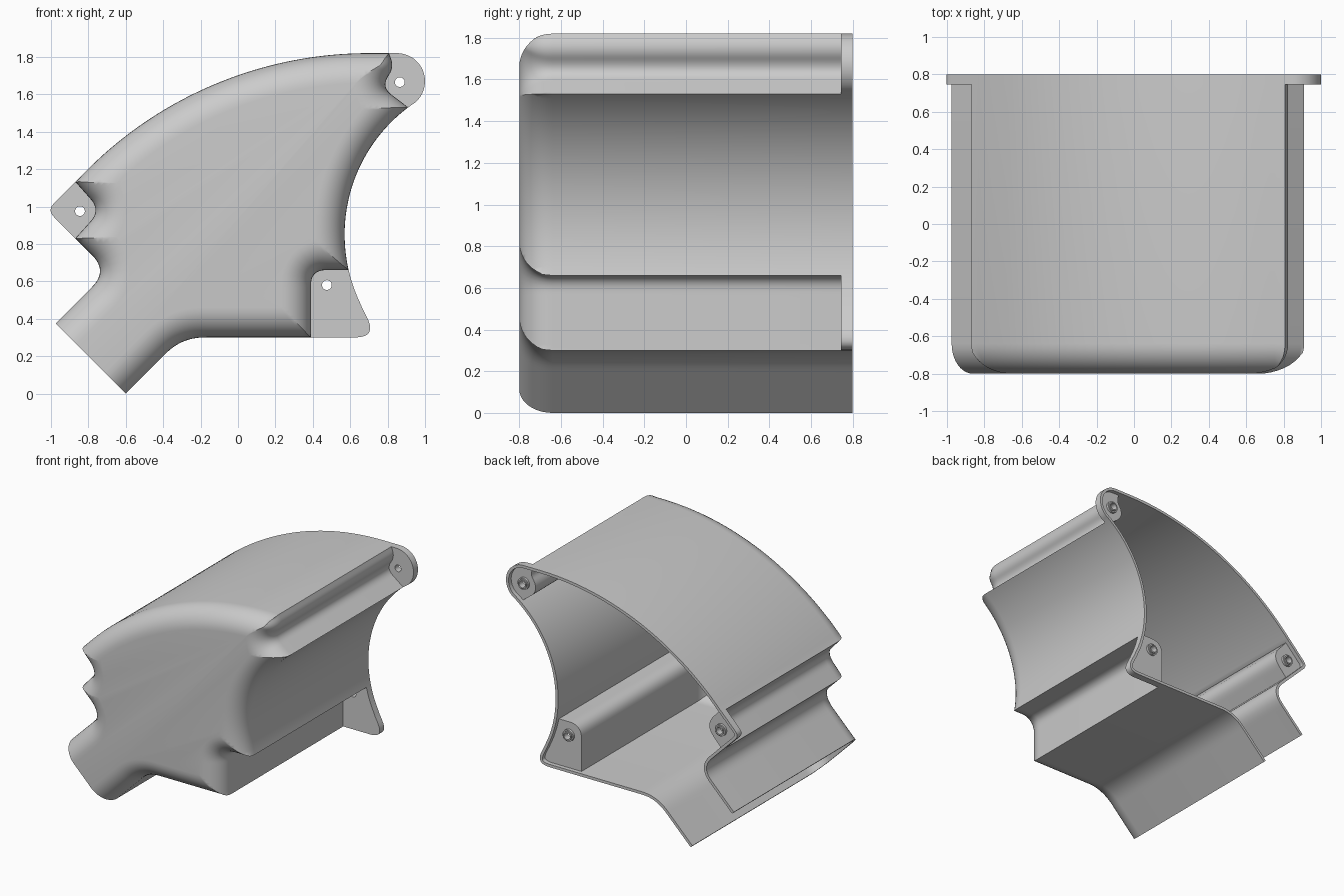
import bpy, bmesh, math
from mathutils import Vector, geometry

if "Cube" in bpy.data.objects:
    bpy.data.objects.remove(bpy.data.objects["Cube"])

WALL, FILLET = 0.022, 0.16
FRONT, BACK, PLATE = -0.8, 0.8, 0.745
HOLES = [(0.475, 0.58), (0.865, 1.665), (-0.845, 0.975)]


def arc(cx, cz, r, a0, a1, n=40):
    return [(cx + r * math.cos(math.radians(a0 + (a1 - a0) * i / n)),
             cz + r * math.sin(math.radians(a0 + (a1 - a0) * i / n))) for i in range(n + 1)]


def rounded(*pts):
    """Polyline through (x, z, corner tangent length)."""
    out = []
    for i, p in enumerate(pts):
        c = Vector(p[:2])
        if len(p) < 3:
            out.append(c)
            continue
        a = c + (Vector(pts[i - 1][:2]) - c).normalized() * p[2]
        b = c + (Vector(pts[i + 1][:2]) - c).normalized() * p[2]
        for k in range(13):
            t = k / 12
            out.append(a * (1 - t) ** 2 + c * (2 * t * (1 - t)) * 1.0 + b * t * t)
    return out


def resample(path, n):
    path = [Vector(p) for p in path]
    lens = [(b - a).length for a, b in zip(path, path[1:])]
    total, out, k, done = sum(lens), [], 0, 0.0
    for i in range(n):
        s = total * i / n
        while k < len(lens) - 1 and done + lens[k] < s:
            done += lens[k]
            k += 1
        out.append(path[k].lerp(path[k + 1], (s - done) / max(lens[k], 1e-9)))
    return out


def inset(ring, d):
    """Move a closed outline inwards, collapsing loops where it crosses itself."""
    n, out = len(ring), []
    for i in range(n):
        e1 = (ring[i] - ring[i - 1]).normalized()
        e2 = (ring[(i + 1) % n] - ring[i]).normalized()
        t = (e1 + e2).normalized()
        out.append(ring[i] + Vector((-t.y, t.x)) * d)
    i = 0
    while i < n - 3:
        for j in range(min(i + 90, n - 2), i + 1, -1):
            q = geometry.intersect_line_line_2d(out[i], out[i + 1], out[j], out[j + 1])
            if q:
                for k in range(i + 1, j + 1):
                    out[k] = q.copy()
                i = j - 1
                break
        i += 1
    return out


# Outline sections: shared runs, and (notch, ear) pairs at the screw ears
right0 = (1.42 - math.sqrt(0.85 ** 2 - 0.19 ** 2), 0.66)
top_left = (-0.87, 1.132)
sections = [
    ([(0.05, 0.3), (0.39, 0.3)], None, 16),
    (rounded((0.39, 0.3), (0.39, 0.66, 0.08), right0),
     rounded((0.39, 0.3), (0.745, 0.3, 0.12), (0.665, 0.455)) + arc(1.42, 0.85, 0.85, 206, 192.92, 12), 36),
    (arc(1.42, 0.85, 0.85, 192.92, 126.9), None, 44),
    (rounded((0.91, 1.53), (0.765, 1.64, 0.07), (0.835, 1.745, 0.05), (0.807, 1.82)),
     rounded((0.91, 1.53), (0.935, 1.548)) + arc(0.85, 1.67, 0.15, -55, 90, 24) + [(0.807, 1.82)], 36),
    ([(0.807, 1.82)] + arc(0.7, -0.31, 2.13, 90, 137.45), None, 70),
    (rounded(top_left, (-0.735, 0.98, 0.08), (-0.87, 0.83)),
     rounded(top_left, (-1.02, 0.98, 0.05), (-0.87, 0.83)), 36),
    (rounded((-0.87, 0.83), (-0.695, 0.655, 0.12), (-1.275, 0.075)), None, 50),
    ([(-1.275, 0.075), (-0.9, -0.3)], None, 20),
    (rounded((-0.9, -0.3), (-0.3, 0.3, 0.12), (0.05, 0.3)), None, 56),
]
body, full = [], []
for notch, ear, n in sections:
    body += resample(notch, n)
    full += resample(ear or notch, n)

# Shell: one loft, outer front -> back rim -> inner front
STEPS = 10
rings = []
for i in range(STEPS, -1, -1):
    a = math.pi / 2 * i / STEPS
    rings.append((inset(body, FILLET * (1 - math.cos(a))) if i else body,
                  FRONT + FILLET * (1 - math.sin(a))))
full_in = inset(full, WALL)
rings += [(body, PLATE), (full, PLATE), (full, BACK), (full_in, BACK),
          (full_in, PLATE + WALL), (inset(body, WALL), PLATE + WALL)]
for i in range(STEPS + 1):
    a = math.pi / 2 * i / STEPS
    r = FILLET - WALL
    rings.append((inset(body, WALL + r * (1 - math.cos(a))), FRONT + FILLET - r * math.sin(a)))

bm = bmesh.new()
rows = [[bm.verts.new((p.x, y, p.y)) for p in ring] for ring, y in rings]
n = len(body)
for a, b in zip(rows, rows[1:]):
    for i in range(n):
        j = (i + 1) % n
        bm.faces.new((a[i], a[j], b[j], b[i]))
bm.faces.new(rows[0])
bm.faces.new(rows[-1])
bmesh.ops.remove_doubles(bm, verts=bm.verts, dist=2e-4)

# Open chute mouth: cut square across the extended chute
bmesh.ops.bisect_plane(bm, geom=bm.verts[:] + bm.edges[:] + bm.faces[:], dist=1e-5,
                       plane_co=(-0.6, 0, 0), plane_no=(-1, 0, -1), clear_outer=True)
bmesh.ops.holes_fill(bm, edges=[e for e in bm.edges if e.is_boundary], sides=0)
bmesh.ops.recalc_face_normals(bm, faces=bm.faces)
mesh = bpy.data.meshes.new("duct_shell")
bm.to_mesh(mesh)
bm.free()
shell = bpy.data.objects.new("duct_shell", mesh)
bpy.context.collection.objects.link(shell)


def activate(ob):
    bpy.ops.object.select_all(action='DESELECT')
    ob.select_set(True)
    bpy.context.view_layer.objects.active = ob


# Screw holes through the ears, with a raised boss behind each
for k, (x, z) in enumerate(HOLES):
    bpy.ops.mesh.primitive_cylinder_add(vertices=32, radius=0.026, depth=0.12,
                                        location=(x, 0.76, z), rotation=(math.pi / 2, 0, 0))
    cutter = bpy.context.object
    cutter.hide_render = True
    activate(shell)
    mod = shell.modifiers.new("screw_hole", 'BOOLEAN')
    mod.operation, mod.solver, mod.object = 'DIFFERENCE', 'EXACT', cutter
    bpy.ops.object.modifier_apply(modifier=mod.name)
    bpy.data.objects.remove(cutter)

    bm = bmesh.new()
    prof = [(0.026, 0.76), (0.046, 0.76), (0.046, 0.785), (0.036, 0.785), (0.036, 0.795), (0.026, 0.795)]
    loops = [[bm.verts.new((x + r * math.cos(t * math.tau / 32), y, z + r * math.sin(t * math.tau / 32)))
              for r, y in prof] for t in range(32)]
    for t in range(32):
        a, b = loops[t], loops[(t + 1) % 32]
        for i in range(len(prof)):
            j = (i + 1) % len(prof)
            bm.faces.new((a[i], a[j], b[j], b[i]))
    bmesh.ops.recalc_face_normals(bm, faces=bm.faces)
    me = bpy.data.meshes.new("screw_boss")
    bm.to_mesh(me)
    bm.free()
    boss = bpy.data.objects.new(f"screw_boss_{k + 1}", me)
    bpy.context.collection.objects.link(boss)
    activate(boss)
    bpy.ops.object.shade_smooth_by_angle(angle=math.radians(35))

activate(shell)
bpy.ops.object.shade_smooth_by_angle(angle=math.radians(35))
